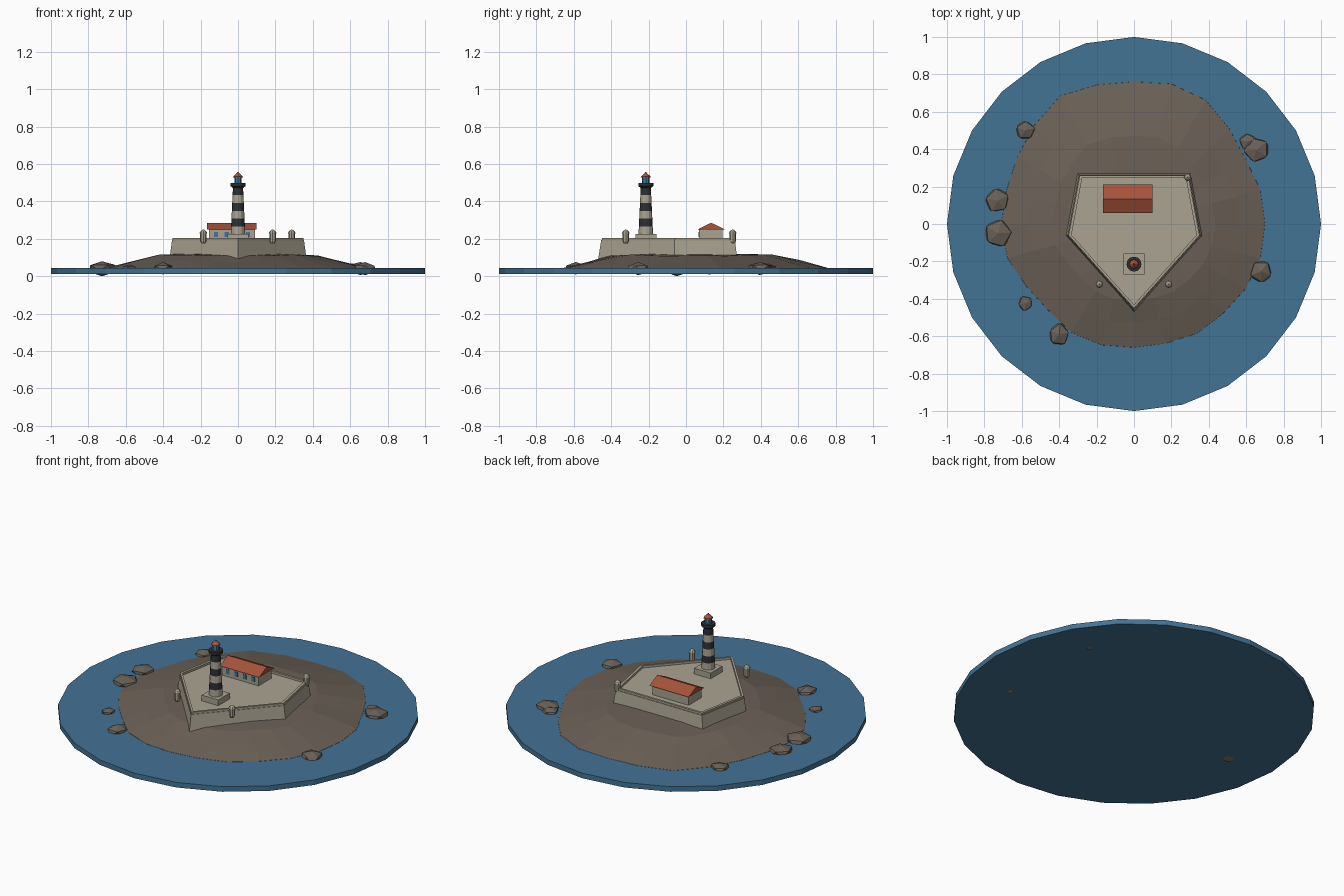
import bpy, bmesh, math, random
from mathutils import Vector

random.seed(4)
if "Cube" in bpy.data.objects:
    bpy.data.objects.remove(bpy.data.objects["Cube"], do_unlink=True)


def material(name, rgb):
    """Flat material from 0-255 display values."""
    lin = [((c / 255 + 0.055) / 1.055) ** 2.4 for c in rgb] + [1]
    m = bpy.data.materials.new(name)
    m.use_nodes = True
    m.diffuse_color = lin
    m.node_tree.nodes["Principled BSDF"].inputs["Base Color"].default_value = lin
    return m


SEA = material("sea blue", (68, 115, 149))
ROCK = material("island brown", (107, 97, 87))
STONE = material("pale stone", (170, 163, 146))
TILE = material("red tile", (166, 83, 58))
DARK = material("dark paint", (46, 47, 52))
GLASS = material("window blue", (60, 118, 160))


def finish(name, bm, *mats):
    bmesh.ops.recalc_face_normals(bm, faces=bm.faces[:])
    mesh = bpy.data.meshes.new(name)
    bm.to_mesh(mesh)
    bm.free()
    ob = bpy.data.objects.new(name, mesh)
    for m in mats:
        mesh.materials.append(m)
    bpy.context.collection.objects.link(ob)
    return ob


def loft(name, rings, *mats, rule=None):
    """Skin a stack of equal-sized rings and cap both ends."""
    bm = bmesh.new()
    loops = [[bm.verts.new(p) for p in ring] for ring in rings]
    n = len(rings[0])
    for k, (a, b) in enumerate(zip(loops, loops[1:])):
        for i in range(n):
            j = (i + 1) % n
            f = bm.faces.new((a[i], a[j], b[j], b[i]))
            f.material_index = rule(k) if rule else 0
    bm.faces.new(loops[0])
    bm.faces.new(loops[-1])
    return finish(name, bm, *mats)


def circle(r, z, n, x=0, y=0):
    return [(x + r * math.cos(math.tau * i / n), y + r * math.sin(math.tau * i / n), z)
            for i in range(n)]


def turned(name, profile, n, x, y, *mats, rule=None):
    return loft(name, [circle(r, z, n, x, y) for r, z in profile], *mats, rule=rule)


def box(name, x, y, z, sx, sy, sz, mat):
    bm = bmesh.new()
    bmesh.ops.create_cube(bm, size=1)
    for v in bm.verts:
        v.co = Vector((x + v.co.x * sx, y + v.co.y * sy, z + v.co.z * sz))
    return finish(name, bm, mat)


# Sea disc
turned("sea", [(1, 0.012), (1, 0.043)], 24, 0, 0, SEA)

# Island mound: shoreline radii every 15 degrees, rising to a plateau
shore = [.70, .70, .69, .72, .765, .775, .76, .77, .79, .75, .72, .705,
         .71, .70, .665, .65, .67, .67, .66, .66, .675, .675, .69, .70]
rings = []
for scale, z, jitter in ((1.01, .03, 0), (1, .044, 0), (.8, .081, .006),
                         (.62, .112, .004), (.4, .12, 0)):
    ring = []
    for i, r in enumerate(shore):
        a = math.tau * i / len(shore)
        ring.append((r * scale * math.cos(a), r * scale * math.sin(a),
                     z + random.uniform(-jitter, jitter)))
    rings.append(ring)
loft("island", rings, ROCK)

# Fort: pointed five-sided wall with sloping faces, parapet and sunken floor
corners = [(-.29, .26), (-.35, -.06), (0, -.45), (.35, -.06), (.29, .26)]


def fort_ring(scale, z):
    return [(x * scale, -.03 + (y + .03) * scale, z) for x, y in corners]


loft("fort_wall", [fort_ring(s, z) for s, z in (
    (1.055, .07), (1.01, .188), (1.01, .193), (1, .193), (1, .205),
    (.955, .205), (.955, .192))], STONE)

# Sentry turrets on the wall
for label, x, y in (("front_right", -.185, -.322), ("front_left", .185, -.322),
                    ("back_left", .287, .25)):
    turned("turret_" + label, [(.010, .175), (.017, .187), (.017, .228), (.020, .229),
                               (.020, .233), (.013, .243), (.003, .25)], 8, x, y, STONE)

# Barracks: walls, gabled roof and a row of front windows
box("barracks_walls", -.032, .133, .22, .245, .126, .064, STONE)
loft("barracks_roof", [[(x, .06, .25), (x, .21, .25), (x, .135, .286)]
                       for x in (-.165, .10)], TILE)
for i in range(4):
    box(f"barracks_window_{i + 1}", -.117 + i * .057, .07, .223, .022, .006, .028, GLASS)

# Lighthouse: plinth, banded tower, gallery, lantern and cap
ly = -.215
box("lighthouse_plinth", 0, ly, .209, .112, .112, .036, STONE)
bands = 6
turned("lighthouse_tower",
       [(.039 - .012 * k / bands, .225 + .25 * k / bands) for k in range(bands + 1)],
       12, 0, ly, STONE, DARK, rule=lambda k: k % 2)
turned("lighthouse_gallery", [(.027, .472), (.040, .482), (.040, .499)], 12, 0, ly, DARK)
turned("lighthouse_lantern", [(.020, .495), (.020, .532)], 8, 0, ly, GLASS)
turned("lighthouse_cap", [(.026, .528), (.025, .534), (.006, .552), (.002, .558)],
       8, 0, ly, TILE)

# Shore rocks: squashed, roughened lumps
boulders = [(-.58, .50, .056), (-.73, .125, .066), (-.727, -.05, .076),
            (-.58, -.425, .041), (-.40, -.59, .060), (.68, -.255, .064),
            (.61, .44, .048), (.655, .395, .070)]
for i, (x, y, r) in enumerate(boulders):
    bm = bmesh.new()
    bmesh.ops.create_icosphere(bm, subdivisions=1, radius=r)
    turn = random.uniform(0, math.tau)
    for v in bm.verts:
        p = v.co * random.uniform(.92, 1.12)
        c, s = math.cos(turn), math.sin(turn)
        v.co = (x + p.x * c - p.y * s, y + p.x * s + p.y * c,
                max(0, .042 + p.z * .52))
    finish(f"shore_rock_{i + 1}", bm, ROCK)
